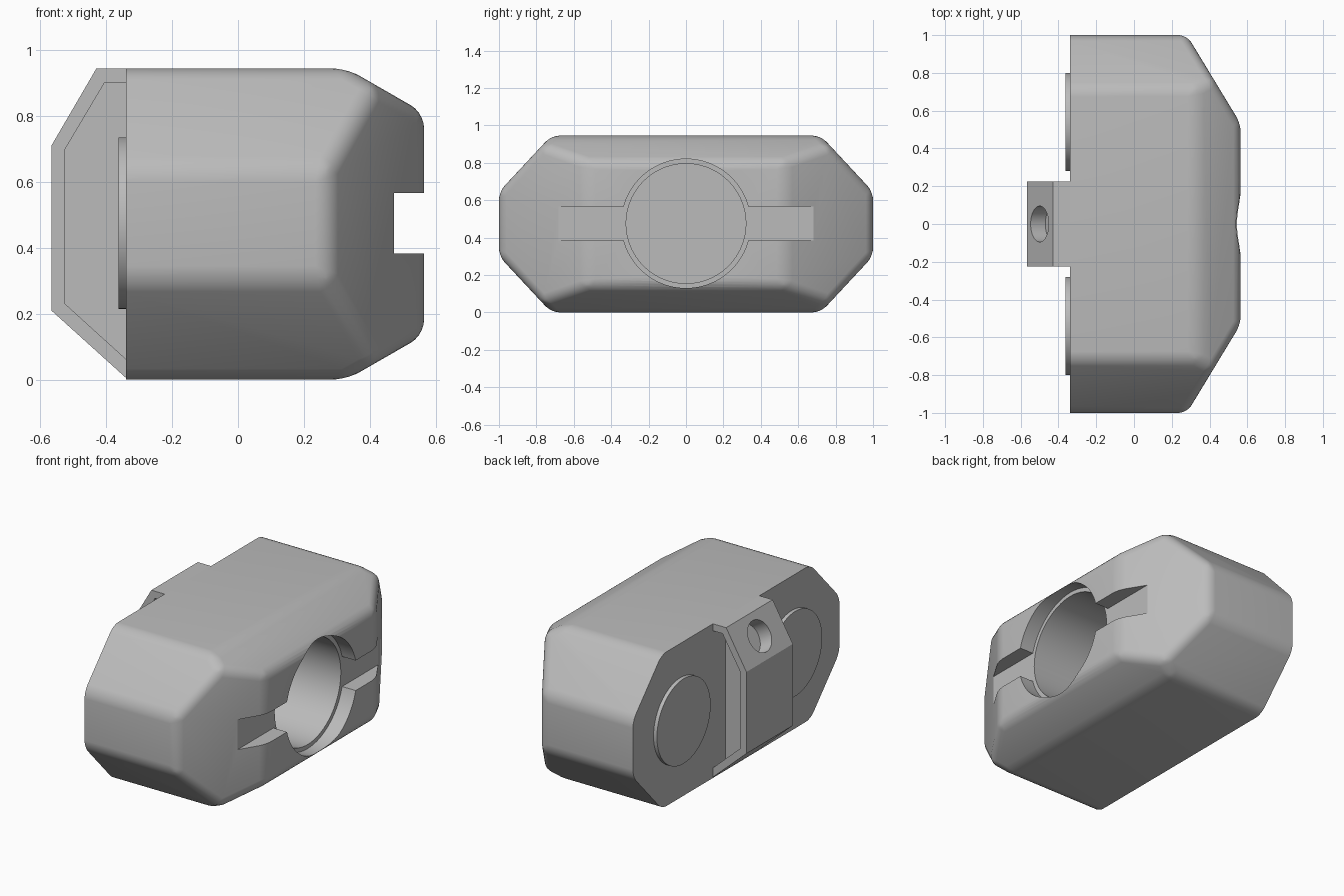
import bpy, bmesh
from math import radians, pi
from mathutils import Vector, Matrix

cube = bpy.data.objects.get("Cube")
if cube:
    bpy.data.objects.remove(cube, do_unlink=True)

grey = bpy.data.materials.new("plain_grey")
grey.use_nodes = True
colour = (0.5, 0.5, 0.5, 1)
grey.diffuse_color = colour
grey.node_tree.nodes["Principled BSDF"].inputs["Base Color"].default_value = colour

BACK, FRONT, MID = -0.34, 0.565, 0.473


def finish(name, bm):
    bmesh.ops.recalc_face_normals(bm, faces=bm.faces)
    mesh = bpy.data.meshes.new(name)
    bm.to_mesh(mesh)
    bm.free()
    mesh.materials.append(grey)
    obj = bpy.data.objects.new(name, mesh)
    bpy.context.collection.objects.link(obj)
    return obj


def prism(bm, points, offset):
    """Extrude a closed outline of points along the offset."""
    face = bm.faces.new([bm.verts.new(p) for p in points])
    top = bmesh.ops.extrude_face_region(bm, geom=[face])["geom"]
    bmesh.ops.translate(bm, vec=offset, verts=[g for g in top if isinstance(g, bmesh.types.BMVert)])


def box(name, low, high):
    bm = bmesh.new()
    (x0, y0, z0), (x1, y1, z1) = low, high
    prism(bm, [(x0, y0, z0), (x0, y1, z0), (x0, y1, z1), (x0, y0, z1)], (x1 - x0, 0, 0))
    return finish(name, bm)


def cylinder(name, radius, start, end, sides=96):
    start, end = Vector(start), Vector(end)
    axis = end - start
    matrix = Matrix.Translation((start + end) / 2) @ axis.to_track_quat('Z', 'Y').to_matrix().to_4x4()
    bm = bmesh.new()
    bmesh.ops.create_cone(bm, cap_ends=True, segments=sides, radius1=radius,
                          radius2=radius, depth=axis.length, matrix=matrix)
    return finish(name, bm)


def side_profile(name, outline, y0, y1):
    bm = bmesh.new()
    prism(bm, [(x, y0, z) for x, z in outline], (0, y1 - y0, 0))
    return finish(name, bm)


def cut(obj, cutters):
    for cutter in cutters:
        mod = obj.modifiers.new("cut_" + cutter.name, 'BOOLEAN')
        mod.operation, mod.solver, mod.object = 'DIFFERENCE', 'EXACT', cutter
        cutter.hide_render = True
    bpy.context.view_layer.update()
    baked = bpy.data.meshes.new_from_object(obj.evaluated_get(bpy.context.evaluated_depsgraph_get()))
    obj.modifiers.clear()
    obj.data = baked
    for cutter in cutters:
        bpy.data.objects.remove(cutter, do_unlink=True)


def smooth(obj):
    bpy.ops.object.select_all(action='DESELECT')
    obj.select_set(True)
    bpy.context.view_layer.objects.active = obj
    bpy.ops.object.shade_smooth_by_angle(angle=radians(30))


# Body: octagonal prism with four sloped cuts at its +x end
bm = bmesh.new()
octagon = [(0.72, 0), (1, 0.3), (1, 0.645), (0.72, 0.945)]
octagon += [(-y, z) for y, z in reversed(octagon)]
prism(bm, [(BACK, y, z) for y, z in octagon], (FRONT - BACK, 0, 0))
for point, normal in [((0.28, 1, 0), (0.47, 0.285, 0)),
                      ((0.28, -1, 0), (0.47, -0.285, 0)),
                      ((0.33, 0, 0.945), (0.135, 0, 0.235)),
                      ((0.33, 0, 0), (0.135, 0, -0.235))]:
    bmesh.ops.bisect_plane(bm, geom=bm.verts[:] + bm.edges[:] + bm.faces[:], dist=1e-5,
                           plane_co=point, plane_no=normal, clear_outer=True)
    bmesh.ops.holes_fill(bm, edges=[e for e in bm.edges if e.is_boundary])
bmesh.ops.recalc_face_normals(bm, faces=bm.faces)
soft = [e for e in bm.edges if any(v.co.x > BACK + 0.01 for v in e.verts)]
bmesh.ops.bevel(bm, geom=soft, offset=0.045, segments=5, profile=0.5,
                affect='EDGES', clamp_overlap=True)
body = finish("body", bm)

# Round socket, shallow rim and cross slot
cut(body, [cylinder("rim", 0.345, (MID, 0, 0.475), (0.8, 0, 0.475)),
           cylinder("socket", 0.32, (-0.2, 0, 0.475), (0.7, 0, 0.475)),
           box("slot", (MID, -1.2, 0.383), (0.9, 1.2, 0.567))])
smooth(body)

# Rear bracket with hollow sides and an angled blind hole
outer = [(BACK, 0.945), (-0.43, 0.945), (-0.567, 0.71), (-0.567, 0.21), (BACK, 0.005)]
inner = [(BACK, 0.902), (-0.405, 0.902), (-0.525, 0.7), (-0.525, 0.23), (BACK, 0.062)]
bracket = side_profile("rear_bracket", outer, -0.225, 0.225)
inward = Vector((0.865, 0, -0.5))
mouth = Vector((-0.5, 0, 0.826))
inner_cut = [(0.1, 0.902)] + inner[1:4] + [(BACK, 0.062), (0.1, 0.062)]
cut(bracket, [side_profile("left_hollow", inner_cut, 0.105, 0.4),
              side_profile("right_hollow", inner_cut, -0.4, -0.105),
              cylinder("screw_hole", 0.095, mouth - inward * 0.2, mouth + inward * 0.09, 64)])
smooth(bracket)

# Round pads on the rear face
for side, y in (("front", -0.54), ("back", 0.54)):
    smooth(cylinder(side + "_pad", 0.26, (-0.363, y, 0.475), (BACK + 0.01, y, 0.475)))
